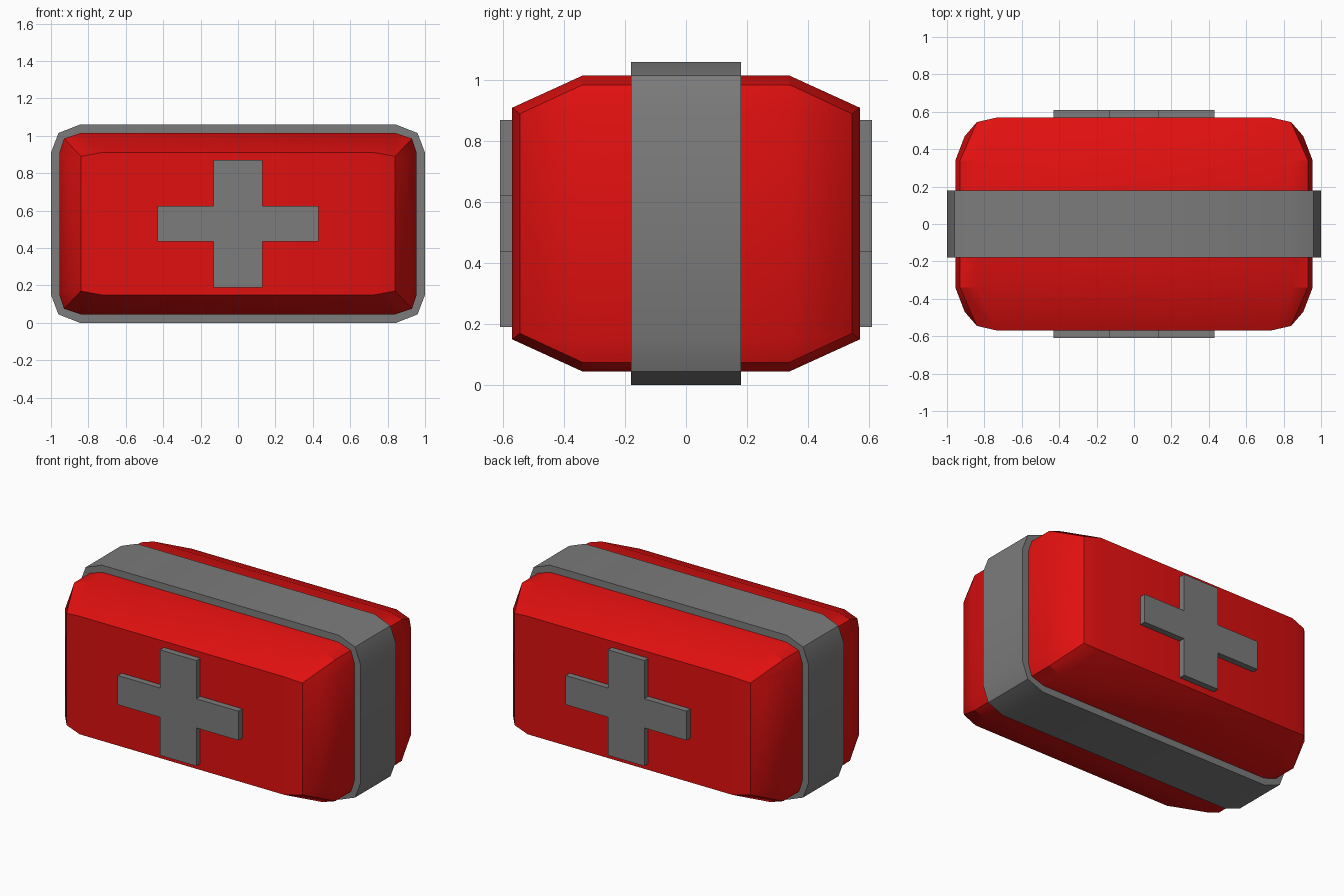
import bpy
import bmesh
import math

cube = bpy.data.objects.get("Cube")
if cube:
    bpy.data.objects.remove(cube, do_unlink=True)

MID_Z = 0.53


def material(name, rgb):
    mat = bpy.data.materials.new(name)
    mat.use_nodes = True
    mat.diffuse_color = (*rgb, 1)
    mat.node_tree.nodes["Principled BSDF"].inputs["Base Color"].default_value = (*rgb, 1)
    return mat


def finish(name, bm, mat):
    bmesh.ops.recalc_face_normals(bm, faces=bm.faces)
    mesh = bpy.data.meshes.new(name)
    bm.to_mesh(mesh)
    bm.free()
    mesh.materials.append(mat)
    obj = bpy.data.objects.new(name, mesh)
    bpy.context.collection.objects.link(obj)
    bpy.ops.object.select_all(action="DESELECT")
    obj.select_set(True)
    bpy.context.view_layer.objects.active = obj
    bpy.ops.object.shade_smooth_by_angle(angle=math.radians(30))
    return obj


def mirrored_loop(corner):
    """Closed loop from one corner's (x, y, height above middle) points."""
    loop = []
    for sx, sz in ((1, 1), (1, -1), (-1, -1), (-1, 1)):
        points = corner if sx == sz else corner[::-1]
        loop += [(sx * x, y, MID_Z + sz * h) for x, y, h in points]
    return loop


def bridge(bm, a, b):
    for i in range(len(a)):
        j = (i + 1) % len(a)
        bm.faces.new((a[i], a[j], b[j], b[i]))


def prism(name, corner, y0, y1, mat):
    bm = bmesh.new()
    rings = [[bm.verts.new(p) for p in mirrored_loop([(x, y, h) for x, h in corner])]
             for y in (y0, y1)]
    bridge(bm, *rings)
    for ring in rings:
        bm.faces.new(ring)
    return finish(name, bm, mat)


red = material("red fabric", (0.75, 0.005, 0.005))
grey = material("grey trim", (0.2, 0.2, 0.2))

# Padded case: straight middle section with tapered ends
bm = bmesh.new()
middle = [(0.84, 0.34, 0.485), (0.93, 0.34, 0.455), (0.955, 0.34, 0.38)]
end = [(0.73, 0.57, 0.38), (0.84, 0.545, 0.36), (0.905, 0.47, 0.34)]
rings = {}
for side in (-1, 1):
    for key, corner in (("middle", middle), ("end", end)):
        rings[key, side] = [bm.verts.new((x, side * y, z))
                            for x, y, z in mirrored_loop(corner)]
    e = rings["end", side]
    bridge(bm, rings["middle", side], e)
    # End cap: flat centre, slightly turned borders and rounded sides
    for k in (0, 6):
        for i in (0, 1):
            bm.faces.new((e[k + i], e[k + i + 1], e[k + 4 - i], e[k + 5 - i]))
    bm.faces.new((e[0], e[5], e[6], e[11]))
bridge(bm, rings["middle", -1], rings["middle", 1])
finish("case_body", bm, red)

# Strap wrapped around the case
prism("strap", [(0.845, 0.53), (0.96, 0.485), (1.0, 0.38)], -0.18, 0.18, grey)

# Raised cross on the front and the back
cross = [(0.13, 0.34), (0.13, 0.094), (0.43, 0.094)]
prism("front_cross", cross, -0.61, -0.55, grey)
prism("back_cross", cross, 0.55, 0.61, grey)
